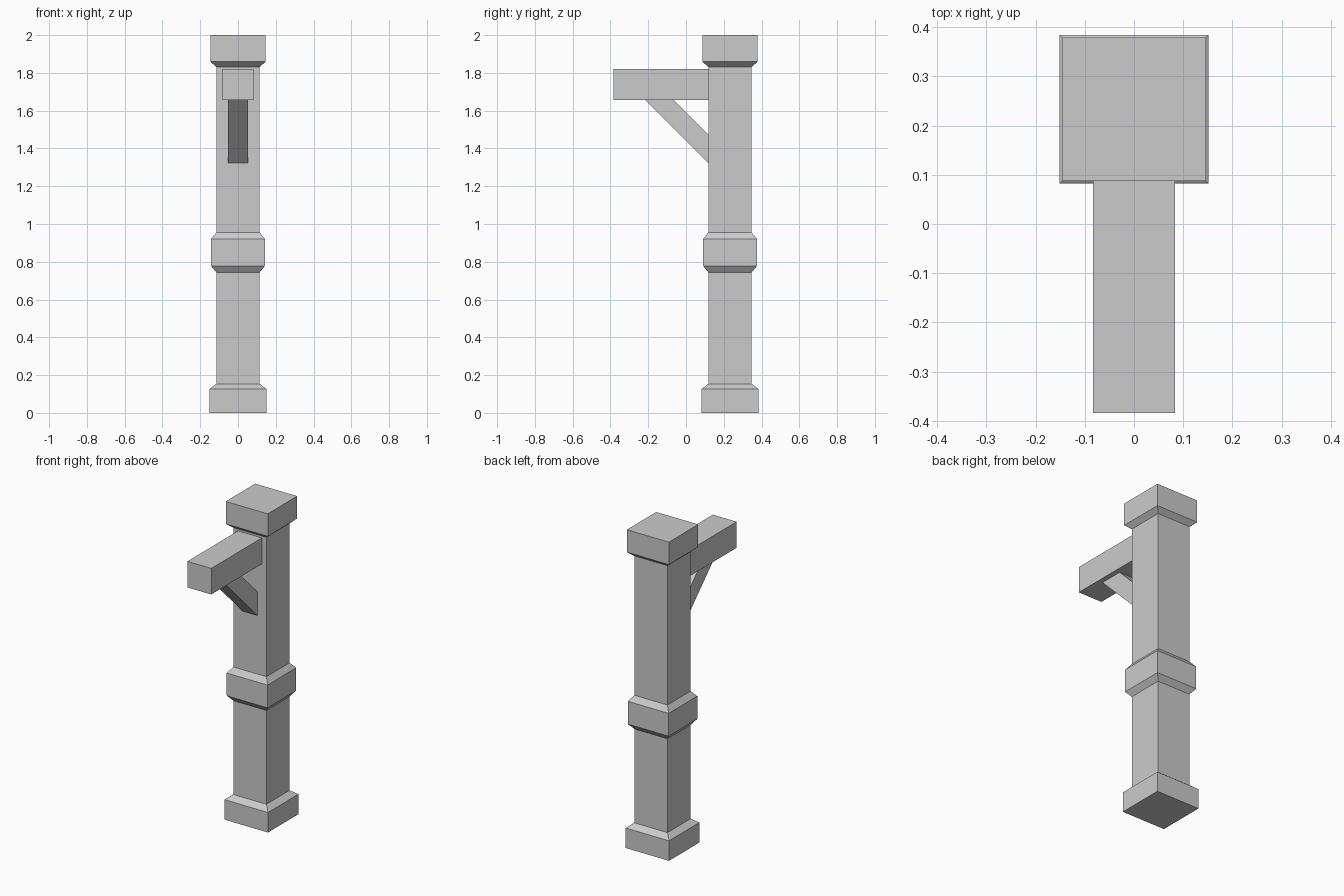
import bpy, bmesh

if "Cube" in bpy.data.objects:
    bpy.data.objects.remove(bpy.data.objects["Cube"])

POST_Y = 0.233          # post stands behind the origin, arm reaches forward
POST_FRONT = POST_Y - 0.115


def finish(name, bm):
    bmesh.ops.recalc_face_normals(bm, faces=bm.faces[:])
    mesh = bpy.data.meshes.new(name)
    bm.to_mesh(mesh)
    bm.free()
    obj = bpy.data.objects.new(name, mesh)
    bpy.context.collection.objects.link(obj)
    return obj


def square_column(name, profile):
    """Stack square rings given as (half width, height) and skin them."""
    bm = bmesh.new()
    rings = [[bm.verts.new((sx * h, POST_Y + sy * h, z))
              for sx, sy in ((-1, -1), (1, -1), (1, 1), (-1, 1))]
             for h, z in profile]
    for low, high in zip(rings, rings[1:]):
        for i in range(4):
            j = (i + 1) % 4
            bm.faces.new((low[i], low[j], high[j], high[i]))
    bm.faces.new(rings[0])
    bm.faces.new(rings[-1])
    return finish(name, bm)


def side_extrusion(name, outline, half_width):
    """Extrude a (y, z) outline symmetrically across x."""
    bm = bmesh.new()
    face = bm.faces.new([bm.verts.new((-half_width, y, z)) for y, z in outline])
    ext = bmesh.ops.extrude_face_region(bm, geom=[face])
    moved = [v for v in ext["geom"] if isinstance(v, bmesh.types.BMVert)]
    bmesh.ops.translate(bm, verts=moved, vec=(2 * half_width, 0, 0))
    return finish(name, bm)


# Post: plinth, shaft, middle band, shaft and cap in one continuous skin
square_column("post", [
    (0.151, 0.0), (0.151, 0.126), (0.115, 0.154),
    (0.115, 0.744), (0.142, 0.778), (0.142, 0.921), (0.115, 0.956),
    (0.115, 1.832), (0.146, 1.859), (0.146, 2.0),
])

# Horizontal arm reaching forward from the post
side_extrusion("arm", [
    (-0.384, 1.656), (POST_FRONT, 1.656), (POST_FRONT, 1.82), (-0.384, 1.82),
], 0.083)

# Diagonal brace under the arm
side_extrusion("brace", [
    (-0.214, 1.656), (POST_FRONT, 1.324), (POST_FRONT, 1.474), (-0.064, 1.656),
], 0.052)
